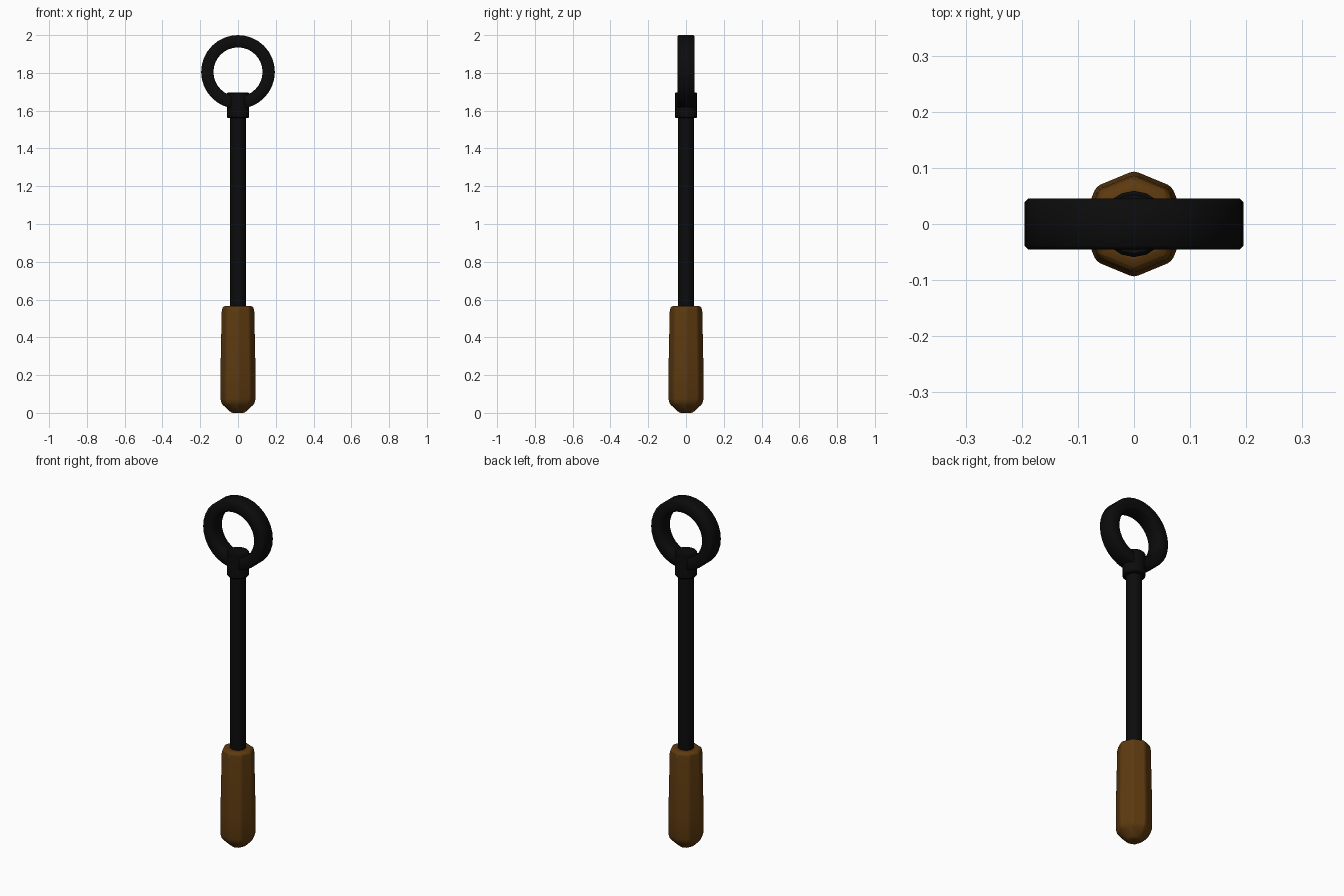
import bpy, bmesh, math

if "Cube" in bpy.data.objects:
    bpy.data.objects.remove(bpy.data.objects["Cube"])


def material(name, color):
    m = bpy.data.materials.new(name)
    m.diffuse_color = (*color, 1)
    m.use_nodes = True
    m.node_tree.nodes["Principled BSDF"].inputs["Base Color"].default_value = m.diffuse_color
    return m


iron = material("black iron", (0.0035, 0.0035, 0.0038))
wood = material("brown wood", (0.11, 0.042, 0.005))


def lathe(name, profile, sides, mat, closed=False, angle=30):
    """Revolve (radius, z) points around z; closed joins the last point to the first."""
    bm = bmesh.new()
    rings = []
    for r, z in profile:
        rings.append([bm.verts.new((r * math.cos(2 * math.pi * i / sides),
                                    r * math.sin(2 * math.pi * i / sides), z))
                      for i in range(sides)])
    pairs = list(zip(rings, rings[1:]))
    if closed:
        pairs.append((rings[-1], rings[0]))
    else:
        bm.faces.new(rings[0][::-1])
        bm.faces.new(rings[-1])
    for a, b in pairs:
        for i in range(sides):
            j = (i + 1) % sides
            bm.faces.new((a[i], a[j], b[j], b[i]))
    bmesh.ops.recalc_face_normals(bm, faces=bm.faces)
    me = bpy.data.meshes.new(name)
    bm.to_mesh(me)
    bm.free()
    me.materials.append(mat)
    ob = bpy.data.objects.new(name, me)
    bpy.context.collection.objects.link(ob)
    bpy.ops.object.select_all(action='DESELECT')
    ob.select_set(True)
    bpy.context.view_layer.objects.active = ob
    bpy.ops.object.shade_smooth_by_angle(angle=math.radians(angle))
    return ob


# Octagonal wooden grip with softened edges
grip = lathe("grip", [(0.033, 0), (0.05, 0.013), (0.088, 0.05), (0.095, 0.075), (0.095, 0.2),
                      (0.088, 0.535), (0.084, 0.555), (0.072, 0.567)], 8, wood)
bevel = grip.modifiers.new("soft edges", 'BEVEL')
bevel.width = 0.008
bevel.segments = 2
bevel.limit_method = 'ANGLE'
bevel.angle_limit = math.radians(35)

# Shaft and the collar that joins it to the ring
lathe("shaft", [(0.042, 0.55), (0.042, 1.62)], 16, iron)
lathe("collar", [(0.053, 1.56), (0.059, 1.566), (0.059, 1.69), (0.053, 1.697)], 16, iron)

# Flat band ring with slightly rounded rims, facing the front
R, r, h, c = 0.195, 0.13, 0.045, 0.006
ring = lathe("ring", [(r, -h + c), (r + c, -h), (R - c, -h), (R, -h + c),
                      (R, h - c), (R - c, h), (r + c, h), (r, h - c)],
             32, iron, closed=True, angle=50)
ring.rotation_euler.x = math.pi / 2
ring.location.z = 1.805
